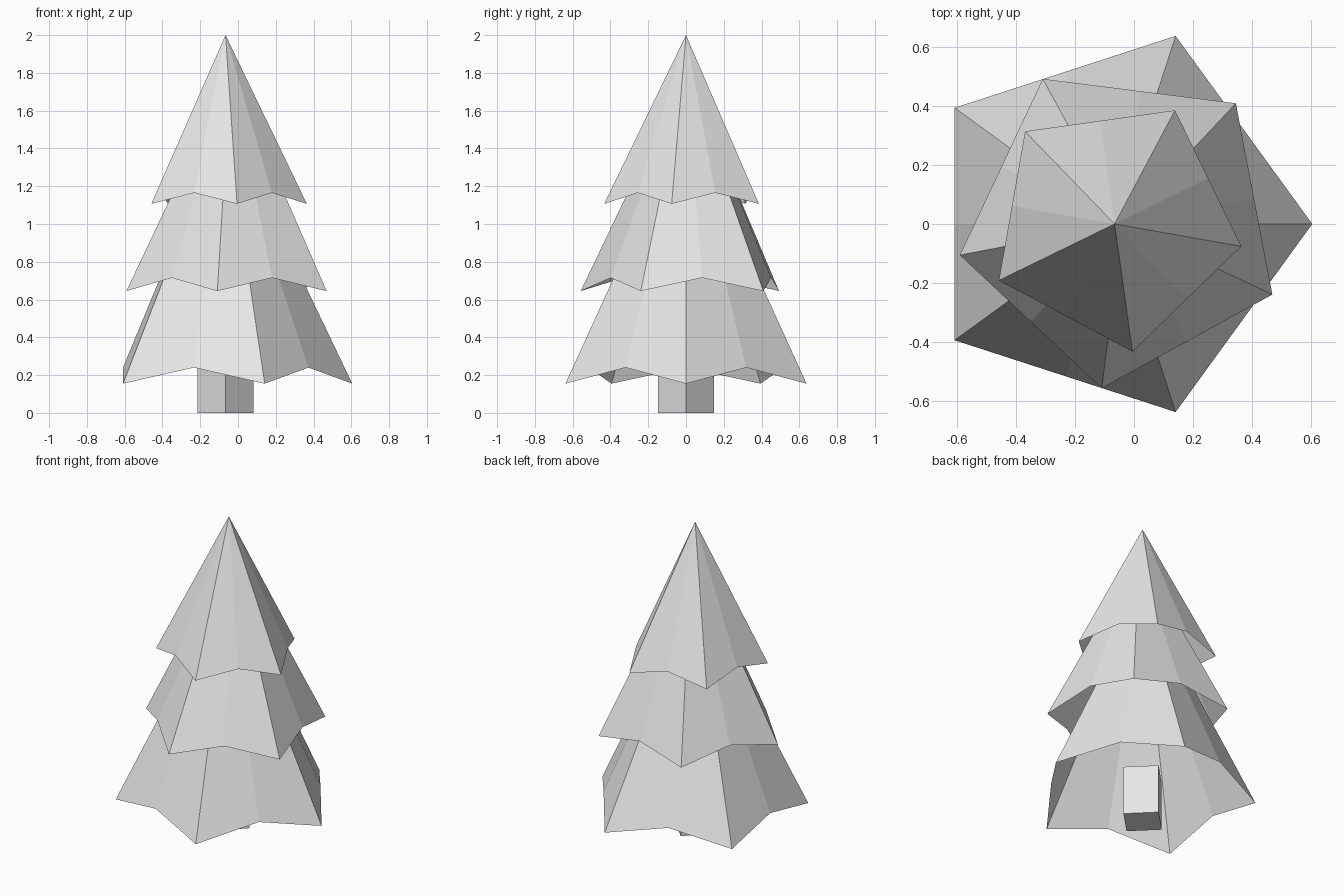
import bpy
import bmesh
from math import cos, sin, radians

cube = bpy.data.objects.get("Cube")
if cube:
    bpy.data.objects.remove(cube, do_unlink=True)

AXIS_X = -0.066

# One plain grey for the whole tree
grey = bpy.data.materials.new("light_grey")
grey.use_nodes = True
colour = (0.8, 0.8, 0.8, 1)
grey.diffuse_color = colour
grey.node_tree.nodes["Principled BSDF"].inputs["Base Color"].default_value = colour


def add_object(name, bm):
    mesh = bpy.data.meshes.new(name)
    bm.to_mesh(mesh)
    bm.free()
    mesh.materials.append(grey)
    obj = bpy.data.objects.new(name, mesh)
    bpy.context.collection.objects.link(obj)
    return obj


def branch_tier(name, x, radius, turn, tip_z, notch_z, apex_z, sides=5):
    """Hollow pyramid whose lower rim rises in the middle of each side."""
    bm = bmesh.new()
    apex = bm.verts.new((x, 0, apex_z))
    angles = [radians(turn + 360 * i / sides) for i in range(sides)]
    tips = [(x + radius * cos(a), radius * sin(a)) for a in angles]
    rim = []
    for i, (px, py) in enumerate(tips):
        qx, qy = tips[(i + 1) % sides]
        rim.append(bm.verts.new((px, py, tip_z)))
        rim.append(bm.verts.new(((px + qx) / 2, (py + qy) / 2, notch_z)))
    for i, v in enumerate(rim):
        bm.faces.new((v, rim[(i + 1) % len(rim)], apex))
    return add_object(name, bm)


# Three tiers of branches, each twisted against the one below
branch_tier("lower_branches", AXIS_X, 0.671, 0, 0.155, 0.24, 1.555)
branch_tier("middle_branches", -0.039, 0.562, -25.2, 0.645, 0.715, 1.81)
branch_tier("top_branches", AXIS_X, 0.437, -10, 1.107, 1.165, 2.0)

# Square trunk, turned corner to the front
bm = bmesh.new()
bmesh.ops.create_cone(bm, cap_ends=True, segments=4,
                      radius1=0.148, radius2=0.148, depth=0.32)
trunk = add_object("trunk", bm)
trunk.location = (AXIS_X, 0, 0.16)
